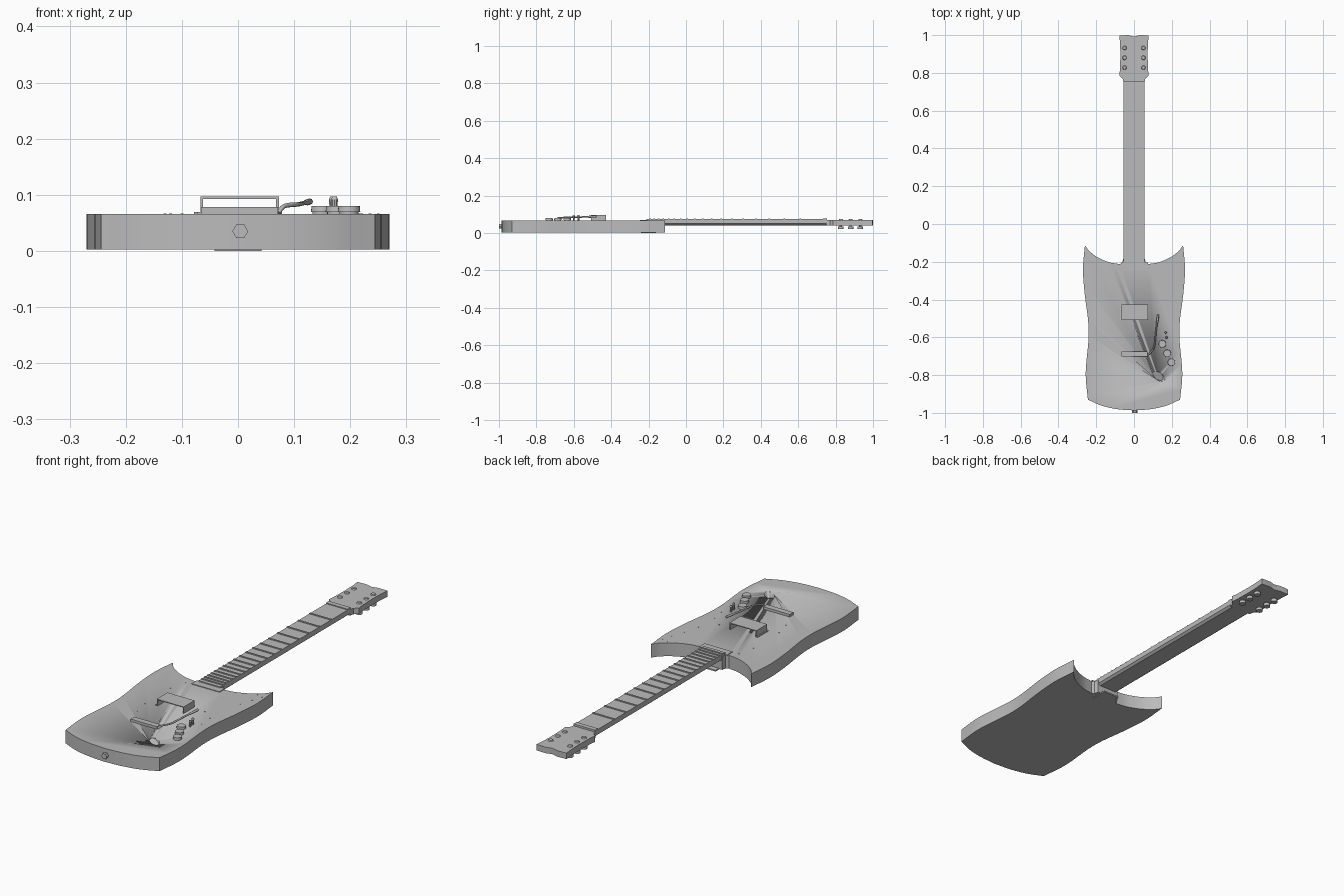
import bpy, bmesh, math
from mathutils import Vector, Matrix

if "Cube" in bpy.data.objects:
    bpy.data.objects.remove(bpy.data.objects["Cube"])

grey = bpy.data.materials.new("plain grey")
grey.use_nodes = True
COL = (0.5, 0.5, 0.5, 1)
grey.diffuse_color = COL
grey.node_tree.nodes["Principled BSDF"].inputs["Base Color"].default_value = COL


def finish(name, bm, smooth=True):
    """Turn a bmesh into a named, coloured object."""
    bmesh.ops.recalc_face_normals(bm, faces=bm.faces[:])
    me = bpy.data.meshes.new(name)
    bm.to_mesh(me)
    bm.free()
    me.materials.append(grey)
    ob = bpy.data.objects.new(name, me)
    bpy.context.collection.objects.link(ob)
    if smooth:
        bpy.ops.object.select_all(action='DESELECT')
        ob.select_set(True)
        bpy.context.view_layer.objects.active = ob
        bpy.ops.object.shade_smooth_by_angle(angle=math.radians(35))
    return ob


def prism(name, outline, z0, z1):
    """Extrude an xy outline from z0 to z1."""
    bm = bmesh.new()
    face = bm.faces.new([bm.verts.new((x, y, z0)) for x, y in outline])
    ext = bmesh.ops.extrude_face_region(bm, geom=[face])
    verts = [g for g in ext["geom"] if isinstance(g, bmesh.types.BMVert)]
    bmesh.ops.translate(bm, verts=verts, vec=(0, 0, z1 - z0))
    return finish(name, bm)


def add_box(bm, x0, x1, y0, y1, z0, z1):
    m = Matrix.Translation(((x0 + x1) / 2, (y0 + y1) / 2, (z0 + z1) / 2))
    bmesh.ops.create_cube(bm, size=1, matrix=m @ Matrix.Diagonal((x1 - x0, y1 - y0, z1 - z0, 1)))


def box(name, *dims):
    bm = bmesh.new()
    add_box(bm, *dims)
    return finish(name, bm, False)


def add_cyl(bm, x, y, z0, z1, r, r2=None, seg=16):
    bmesh.ops.create_cone(bm, cap_ends=True, segments=seg, radius1=r, radius2=r if r2 is None else r2,
                          depth=z1 - z0, matrix=Matrix.Translation((x, y, (z0 + z1) / 2)))


def spline(pts, n=6):
    """Smooth curve through the points, ends included."""
    p = [Vector(q) for q in pts]
    p = [2 * p[0] - p[1]] + p + [2 * p[-1] - p[-2]]
    out = []
    for a, b, c, d in zip(p, p[1:], p[2:], p[3:]):
        for i in range(n):
            t = i / n
            out.append(0.5 * (2 * b + (c - a) * t + (2 * a - 5 * b + 4 * c - d) * t * t
                              + (3 * b - a - 3 * c + d) * t ** 3))
    return [tuple(v) for v in out + [p[-2]]]


# Body: half outline from the neck tab round the horn to the tail, mirrored
cutaway = spline([(0.075, -0.212), (0.13, -0.203), (0.19, -0.178), (0.235, -0.145), (0.26, -0.113)])
flank = spline([(0.26, -0.113), (0.27, -0.24), (0.261, -0.37), (0.243, -0.51), (0.241, -0.61),
                (0.253, -0.74), (0.255, -0.82), (0.244, -0.93)])
tail = spline([(0.244, -0.93), (0.17, -0.962), (0.09, -0.98), (0, -0.987)])
half = [(0.058, -0.185), (0.062, -0.205)] + cutaway + flank[1:] + tail[1:]
body = prism("body", half + [(-x, y) for x, y in reversed(half[:-1])], 0.003, 0.066)

# Sloped jack recess cut into the top
bm = bmesh.new()
bmesh.ops.create_cone(bm, cap_ends=True, segments=24, radius1=0.02, radius2=0.02, depth=0.04,
                      matrix=Matrix.Translation((0.133, -0.808, 0.07)) @ Matrix.Rotation(math.radians(-38), 4, 'Z')
                      @ Matrix.Rotation(math.radians(22), 4, 'Y') @ Matrix.Diagonal((1.7, 1, 1, 1)))
cutter = finish("jack_cutter", bm)
cutter.hide_render = True
cut = body.modifiers.new("jack_recess", 'BOOLEAN')
cut.operation, cut.solver, cut.object = 'DIFFERENCE', 'EXACT', cutter
bpy.ops.object.select_all(action='DESELECT')
body.select_set(True)
bpy.context.view_layer.objects.active = body
bpy.ops.object.modifier_apply(modifier=cut.name)
bpy.data.objects.remove(cutter)

# Plate under the neck joint, and the strap button on the tail
box("neck_plate", -0.042, 0.042, -0.24, -0.16, 0, 0.006)
bm = bmesh.new()
bmesh.ops.create_cone(bm, cap_ends=True, segments=6, radius1=0.014, radius2=0.014, depth=0.022,
                      matrix=Matrix.Translation((0.004, -0.989, 0.035)) @ Matrix.Rotation(math.pi / 2, 4, 'X')
                      @ Matrix.Rotation(math.pi / 6, 4, 'Z'))
finish("strap_button", bm, False)

# Neck: chamfered section swept along y
bm = bmesh.new()
section = [(-0.056, 0.066), (-0.056, 0.05), (-0.045, 0.041), (0.045, 0.041), (0.056, 0.05), (0.056, 0.066)]
face = bm.faces.new([bm.verts.new((x, -0.2, z)) for x, z in section])
ext = bmesh.ops.extrude_face_region(bm, geom=[face])
bmesh.ops.translate(bm, verts=[g for g in ext["geom"] if isinstance(g, bmesh.types.BMVert)], vec=(0, 0.96, 0))
finish("neck", bm, False)
box("fretboard", -0.056, 0.056, -0.212, 0.74, 0.064, 0.074)
box("fretboard_end_plate", -0.07, 0.075, -0.245, -0.205, 0.064, 0.069)
box("nut", -0.056, 0.056, 0.733, 0.755, 0.064, 0.078)

# Frets closing up toward the body
bm = bmesh.new()
y, gap = 0.612, 0.087
while y > -0.205:
    add_box(bm, -0.056, 0.056, y - 0.004, y + 0.004, 0.073, 0.077)
    y -= gap
    gap *= 0.916
finish("frets", bm, False)

# Headstock
head = [(0.056, 0.75), (0.06, 0.77), (0.078, 0.785), (0.074, 0.82), (0.072, 0.9), (0.074, 0.96),
        (0.078, 0.998), (0.03, 1.0), (0.0, 0.992)]
prism("headstock", head + [(-x, y) for x, y in reversed(head[:-1])], 0.041, 0.069)

# Tuners: peg under and domed cap over the headstock
bm = bmesh.new()
for side in (-1, 1):
    for y in (0.828, 0.88, 0.932):
        x = side * 0.05
        add_cyl(bm, x, y, 0.03, 0.045, 0.006)
        add_cyl(bm, x, y, 0.02, 0.034, 0.015)
        add_cyl(bm, x, y, 0.066, 0.074, 0.013, 0.009)
finish("tuners", bm)

# Arched pickup cover, open at both ends along y
bm = bmesh.new()
add_box(bm, -0.067, 0.073, -0.507, -0.427, 0.093, 0.097)
add_box(bm, -0.067, -0.062, -0.507, -0.427, 0.064, 0.094)
add_box(bm, 0.068, 0.073, -0.507, -0.427, 0.064, 0.094)
add_box(bm, -0.073, -0.066, -0.507, -0.427, 0.064, 0.069)
finish("pickup_cover", bm, False)
box("bridge", -0.066, 0.071, -0.702, -0.675, 0.064, 0.078)

# Vibrato arm as a round curve with a tip
cu = bpy.data.curves.new("vibrato_arm", 'CURVE')
cu.dimensions, cu.bevel_depth, cu.bevel_resolution, cu.use_fill_caps = '3D', 0.004, 2, True
path = spline([(0.072, -0.697, 0.068), (0.083, -0.685, 0.08), (0.107, -0.65, 0.083), (0.116, -0.57, 0.085),
               (0.128, -0.48, 0.088)], 5)
sp = cu.splines.new('POLY')
sp.points.add(len(path) - 1)
for pt, co in zip(sp.points, path):
    pt.co = (*co, 1)
    pt.radius = 1.4 if co[1] > -0.53 else 1
cu.materials.append(grey)
bpy.context.collection.objects.link(bpy.data.objects.new("vibrato_arm", cu))

# Knobs and selector switches
bm = bmesh.new()
for x, y in ((0.15, -0.635), (0.176, -0.685), (0.198, -0.732)):
    add_cyl(bm, x, y, 0.064, 0.07, 0.017, seg=24)
    add_cyl(bm, x, y, 0.069, 0.08, 0.02, 0.019, seg=24)
finish("control_knobs", bm)
bm = bmesh.new()
for x, y in ((0.168, -0.575), (0.172, -0.6)):
    add_cyl(bm, x, y, 0.064, 0.092, 0.004, 0.0065, seg=10)
    add_cyl(bm, x, y, 0.092, 0.097, 0.0065, 0.004, seg=10)
finish("switches", bm)

# Small screws scattered along the top
bm = bmesh.new()
for x, y in ((0.25, -0.18), (0.235, -0.23), (0.215, -0.29), (0.194, -0.37), (0.165, -0.41), (0.135, -0.44),
             (0.19, -0.48), (0.2, -0.55), (0.22, -0.17), (0.16, -0.21), (-0.1, -0.25), (-0.12, -0.33),
             (-0.13, -0.42), (-0.12, -0.52), (-0.1, -0.6)):
    add_cyl(bm, x, y, 0.064, 0.067, 0.003, seg=6)
finish("top_screws", bm, False)
